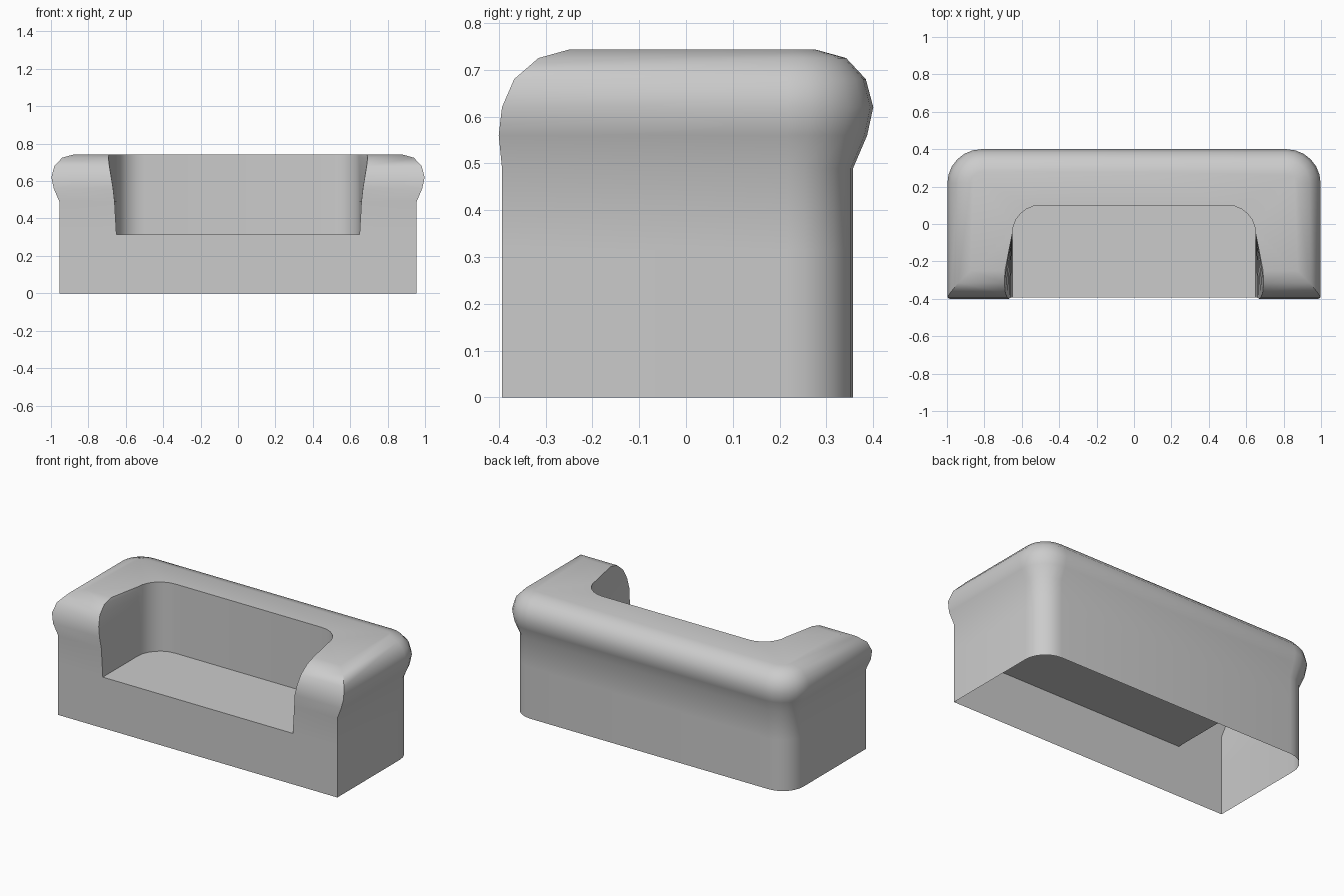
import bpy, bmesh
from math import sin, cos, pi

if "Cube" in bpy.data.objects:
    bpy.data.objects.remove(bpy.data.objects["Cube"])

FRONT, SEAT_Z = -0.393, 0.315
SEGS = 6

# Padding profile: height, outward offset of sides/back, front y, inner flare at arm front
LEVELS = [
    (SEAT_Z, 0.0, FRONT, 0.0),
    (0.49, 0.0, FRONT, 0.010),
    (0.56, 0.030, -0.400, 0.018),
    (0.62, 0.043, -0.393, 0.028),
    (0.68, 0.027, -0.367, 0.038),
    (0.725, -0.015, -0.315, 0.043),
    (0.743, -0.080, -0.250, 0.040),
]


def arc(cx, cy, r, start, end):
    """Points along a horizontal arc."""
    angles = [start + (end - start) * i / SEGS for i in range(SEGS + 1)]
    return [(cx + r * cos(a), cy + r * sin(a)) for a in angles]


def inner_loop(front, flare):
    """Inside of the backrest and arm, from centre to arm front."""
    return [(0, 0.10)] + arc(0.50, -0.05, 0.15, pi / 2, 0) + [(0.65 + flare, front)]


def outer_loop(out, front):
    """Outside of the arm and backrest, from front corner to centre back."""
    x, y, r = 0.955 + out, 0.357 + out, 0.14 + out
    return [(x, front)] + arc(x - r, y - r, r, 0, pi / 2) + [(0, y)]


bm = bmesh.new()


def add(points, z):
    return [bm.verts.new((x, y, z)) for x, y in points]


def bridge(a, b):
    for i in range(len(a) - 1):
        bm.faces.new((a[i], a[i + 1], b[i + 1], b[i]))


# Padded U-shaped body (right half)
rows = [add(inner_loop(f, fl) + outer_loop(o, f), z) for z, o, f, fl in LEVELS]
for lower, upper in zip(rows, rows[1:]):
    bridge(lower, upper)
bm.faces.new(rows[-1])

# Base skirt, open underneath
n_inner = len(inner_loop(0, 0))
base = add(outer_loop(0, FRONT), 0)
bridge(base, rows[0][n_inner:])

# Seat and front panel
seat_mid = bm.verts.new((0, FRONT, SEAT_Z))
floor_mid = bm.verts.new((0, FRONT, 0))
seat = bm.faces.new(rows[0][:n_inner] + [seat_mid])
bm.faces.new((floor_mid, base[0], rows[0][n_inner], rows[0][n_inner - 1], seat_mid))

# Consistent normals, seat facing up
bmesh.ops.recalc_face_normals(bm, faces=bm.faces[:])
seat.normal_update()
if seat.normal.z < 0:
    bmesh.ops.reverse_faces(bm, faces=bm.faces[:])

mesh = bpy.data.meshes.new("sofa_body")
bm.to_mesh(mesh)
bm.free()
sofa = bpy.data.objects.new("sofa_body", mesh)
bpy.context.collection.objects.link(sofa)

# Mirror to the left half and shade smooth with crisp rims
bpy.context.view_layer.objects.active = sofa
sofa.select_set(True)
mirror = sofa.modifiers.new("mirror", 'MIRROR')
mirror.use_clip = True
bpy.ops.object.modifier_apply(modifier=mirror.name)
bpy.ops.object.shade_smooth_by_angle(angle=0.7)
